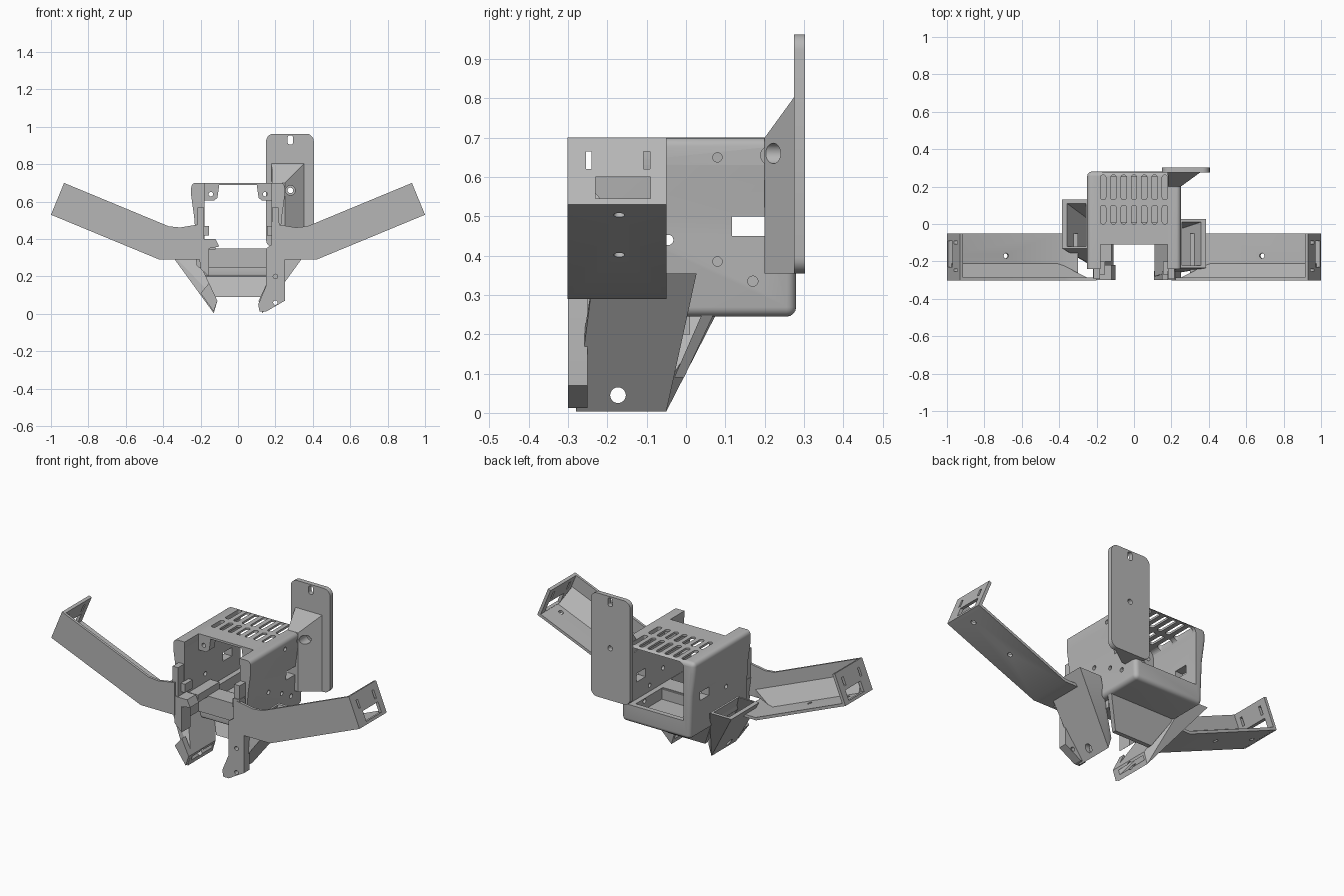
import bpy, bmesh, math
from mathutils import Vector, Matrix

cube = bpy.data.objects.get("Cube")
if cube:
    bpy.data.objects.remove(cube)

grey = bpy.data.materials.new("matte_grey")
grey.use_nodes = True
GREY = (0.47, 0.47, 0.47, 1)
grey.diffuse_color = GREY
grey.node_tree.nodes["Principled BSDF"].inputs["Base Color"].default_value = GREY


def finish(name, bm):
    bmesh.ops.recalc_face_normals(bm, faces=bm.faces[:])
    mesh = bpy.data.meshes.new(name)
    bm.to_mesh(mesh)
    bm.free()
    mesh.materials.append(grey)
    obj = bpy.data.objects.new(name, mesh)
    bpy.context.collection.objects.link(obj)
    return obj


def prism(name, pts, a, b, round_if=None, radius=0.03):
    """Extrude an x-z outline along y; optionally round chosen edges."""
    bm = bmesh.new()
    face = bm.faces.new([bm.verts.new((x, a, z)) for x, z in pts])
    ext = bmesh.ops.extrude_face_region(bm, geom=[face])
    verts = [v for v in ext["geom"] if isinstance(v, bmesh.types.BMVert)]
    bmesh.ops.translate(bm, vec=Vector((0, b - a, 0)), verts=verts)
    bmesh.ops.recalc_face_normals(bm, faces=bm.faces[:])
    if round_if:
        edges = [e for e in bm.edges if round_if(e.verts[0].co, e.verts[1].co)]
        bmesh.ops.bevel(bm, geom=edges, offset=radius, segments=5, profile=0.5, affect="EDGES")
    return finish(name, bm)


def box(name, x, y, z, **kw):
    return prism(name, [(x[0], z[0]), (x[1], z[0]), (x[1], z[1]), (x[0], z[1])], y[0], y[1], **kw)


def hull(name, pts):
    bm = bmesh.new()
    for p in pts:
        bm.verts.new(p)
    bmesh.ops.convex_hull(bm, input=bm.verts[:])
    bmesh.ops.dissolve_limit(bm, angle_limit=0.01, verts=bm.verts[:], edges=bm.edges[:])
    return finish(name, bm)


def rod(center, r, length, axis="x", tilt=0):
    bm = bmesh.new()
    turn = {"x": Matrix.Rotation(math.pi / 2, 4, "Y"), "y": Matrix.Rotation(math.pi / 2, 4, "X"),
            "z": Matrix.Rotation(tilt, 4, "Y")}[axis]
    bmesh.ops.create_cone(bm, cap_ends=True, segments=20, radius1=r, radius2=r, depth=length,
                          matrix=Matrix.Translation(center) @ turn)
    return finish("cutter", bm)


def cut(obj, cutters):
    """Subtract the cutters, bake the result and drop the cutters."""
    for c in cutters:
        c.hide_render = True
        mod = obj.modifiers.new("cut", "BOOLEAN")
        mod.operation, mod.solver, mod.object = "DIFFERENCE", "EXACT", c
    bpy.context.view_layer.update()
    mesh = bpy.data.meshes.new_from_object(obj.evaluated_get(bpy.context.evaluated_depsgraph_get()))
    obj.modifiers.clear()
    obj.data = mesh
    for c in cutters:
        bpy.data.objects.remove(c)


def slot(x, y0, y1):
    return box("cutter", (x - 0.014, x + 0.014), (y0, y1), (0.6, 0.8), radius=0.012,
               round_if=lambda a, b: abs(a.z - b.z) > 0.1)


# Housing: an open sleeve with thick floor, thin vented roof and drafted side walls
def housing_edge(a, b):
    rear = a.y > 0.27 and b.y > 0.27
    lengthwise = abs(a.y - b.y) > 0.1 and (a.z < 0.25 or a.z > 0.69)
    return rear or lengthwise


half = [(0.222, 0.245), (0.232, 0.50), (0.25, 0.63), (0.25, 0.70)]
outline = half + [(-x, z) for x, z in reversed(half)]
housing = prism("housing", outline, -0.24, 0.28, round_if=housing_edge, radius=0.024)
cut(housing, [
    box("cutter", (-0.18, 0.18), (-0.5, 0.5), (0.35, 0.688), radius=0.03,
        round_if=lambda a, b: abs(a.y - b.y) > 0.5 and a.z > 0.5),
    box("cutter", (-0.178, 0.178), (-0.5, -0.11), (0.1, 0.9)),
    box("cutter", (-0.15, 0.15), (0.0, 0.25), (0.285, 0.5)),
    box("cutter", (-0.5, 0.5), (0.117, 0.20), (0.45, 0.50)),
])
cut(housing, [slot(0.055 * i, y0, y1) for i in range(-3, 4) for y0, y1 in ((0.0, 0.10), (0.13, 0.262))])
cut(housing, [rod((0.25, y, z), r, 0.2) for y, z, r in
              ((0.08, 0.65, 0.012), (0.08, 0.385, 0.012), (0.17, 0.335, 0.013), (0.215, 0.655, 0.025))])
cut(housing, [rod((0, -0.045, 0.44), 0.013, 1)])

# Screw bosses in the upper corners and stepped front pillars
for s, side in ((1, "left"), (-1, "right")):
    boss = prism(side + "_corner_boss", [(s * 0.185, 0.692), (s * 0.10, 0.692), (s * 0.11, 0.62),
                                         (s * 0.13, 0.605), (s * 0.185, 0.605)], -0.11, -0.06)
    cut(boss, [rod((s * 0.145, -0.08, 0.64), 0.012, 0.2, "y")])
    box(side + "_front_pillar", sorted((s * 0.182, s * 0.217)), (-0.295, -0.235), (0.36, 0.57))
    box(side + "_pillar_lug", sorted((s * 0.155, s * 0.19)), (-0.27, -0.2), (0.42, 0.47))

# Ledge inside the right wall, cross bars and sloping apron under the opening
box("inner_ledge", (-0.185, -0.12), (-0.20, 0.0), (0.345, 0.39))
for name, y, z in (("upper_cross_bar", -0.11, (0.26, 0.345)), ("lower_cross_bar", -0.09, (0.20, 0.255))):
    box(name, (-0.18, 0.18), (y, 0.01), z, radius=0.012,
        round_if=lambda a, b: a.y < 0 and b.y < 0 and abs(a.x - b.x) > 0.1)
hull("apron", [(s * x, y, z) for s in (1, -1) for x, y, z in (
    (0.21, 0.07, 0.25), (0.21, 0.04, 0.25), (0.12, -0.005, 0.09), (0.12, -0.03, 0.09))])


# Side arms: front web, floor, inner fillet and slotted end plate
def arm(s, side):
    def P(pts):
        return [(s * x, z) for x, z in pts]
    prism(side + "_arm_web", P([(0.20, 0.29), (0.42, 0.29), (1.0, 0.53), (0.93, 0.70),
                                (0.37, 0.468), (0.31, 0.462), (0.20, 0.48)]), -0.302, -0.287)
    floor = prism(side + "_arm_floor", P([(0.30, 0.29), (0.42, 0.29), (1.0, 0.53), (0.994, 0.545),
                                          (0.416, 0.306), (0.30, 0.306)]), -0.302, -0.05)
    slope = math.atan2(0.24, 0.58)
    cut(floor, [rod((s * x, -0.17, 0.29 + (x - 0.42) * 0.414), 0.014, 0.1, "z", -s * slope)
                for x in (0.69, 0.935)])
    hull(side + "_arm_fillet", [(s * x, y, z) for x, y, z in (
        (0.40, -0.21, 0.30), (0.975, -0.21, 0.537), (0.40, -0.295, 0.30), (0.975, -0.295, 0.537),
        (0.366, -0.287, 0.383), (0.94, -0.287, 0.62), (0.25, -0.287, 0.30), (0.25, -0.287, 0.335))])
    plate = prism(side + "_arm_end", P([(1.0, 0.53), (0.93, 0.70), (0.914, 0.693), (0.984, 0.523)]),
                  -0.302, -0.05)
    cut(plate, [box("cutter", sorted((s * 0.8, s * 1.1)), y, z) for y, z in (
        ((-0.255, -0.24), (0.62, 0.665)), ((-0.108, -0.092), (0.62, 0.665)),
        ((-0.23, -0.09), (0.54, 0.60)))])


arm(1, "left")
arm(-1, "right")


# Tapered air ducts, open at the top and at the inward tip
def duct(s, side, y0, y1):
    def ring(pts, ya, yb):
        return [(s * x, y, z) for x, z in pts for y in (ya, yb)]
    body = hull(side + "_duct", ring([(0.385, 0.355), (0.245, 0.355)], y0, y1)
                + ring([(0.11, 0.07), (0.13, 0.004)], -0.28, -0.05))
    hollow = hull("cutter", ring([(0.365, 0.365), (0.262, 0.365)], y0 + 0.015, y1 - 0.015)
                  + ring([(0.112, 0.05), (0.118, 0.025)], -0.262, -0.068))
    cut(body, [hollow, rod((s * 0.15, -0.173, 0.045), 0.02, 0.3)])


duct(1, "left", -0.235, 0.027)
duct(-1, "right", -0.13, 0.13)

# Front mounting leg and shorter bracket opposite
leg = prism("front_leg", [(0.18, 0.49), (0.22, 0.49), (0.25, 0.29), (0.25, 0.07), (0.15, 0.012),
                          (0.115, 0.012), (0.108, 0.05), (0.15, 0.15), (0.15, 0.35), (0.18, 0.37)],
            -0.30, -0.25)
cut(leg, [rod((0.20, -0.28, z), 0.012, 0.2, "y") for z in (0.06, 0.20)])
prism("front_bracket", [(-0.22, 0.40), (-0.12, 0.40), (-0.10, 0.36), (-0.155, 0.35), (-0.155, 0.20),
                        (-0.20, 0.24)], -0.30, -0.22)
prism("right_duct_tip", [(-0.11, 0.07), (-0.13, 0.012), (-0.20, 0.11), (-0.155, 0.165)], -0.30, -0.265)

# Tall rear plate with rounded corners and its flared gusset
rear = box("rear_plate", (0.15, 0.405), (0.275, 0.303), (0.355, 0.963), radius=0.04,
           round_if=lambda a, b: abs(a.y - b.y) > 0.01)
gusset = hull("rear_gusset", [(x, y, z) for z in (0.355, 0.70) for x, y in
                              ((0.182, 0.28), (0.36, 0.28), (0.25, 0.20), (0.182, 0.20))]
              + [(0.18, 0.28, 0.81), (0.36, 0.28, 0.81)])
cut(rear, [rod((0.28, 0.29, 0.66), 0.015, 0.2, "y"),
           box("cutter", (0.265, 0.295), (0.2, 0.4), (0.905, 0.955), radius=0.013,
               round_if=lambda a, b: abs(a.y - b.y) > 0.1)])
cut(gusset, [rod((0.28, 0.22, 0.66), 0.026, 0.2, "y")])

# Crisp edges with smooth rounds
bpy.ops.object.select_all(action="DESELECT")
for obj in bpy.context.collection.objects:
    if obj.type == "MESH" and grey.name in obj.data.materials:
        obj.select_set(True)
        bpy.context.view_layer.objects.active = obj
bpy.ops.object.shade_smooth_by_angle(angle=math.radians(30))
